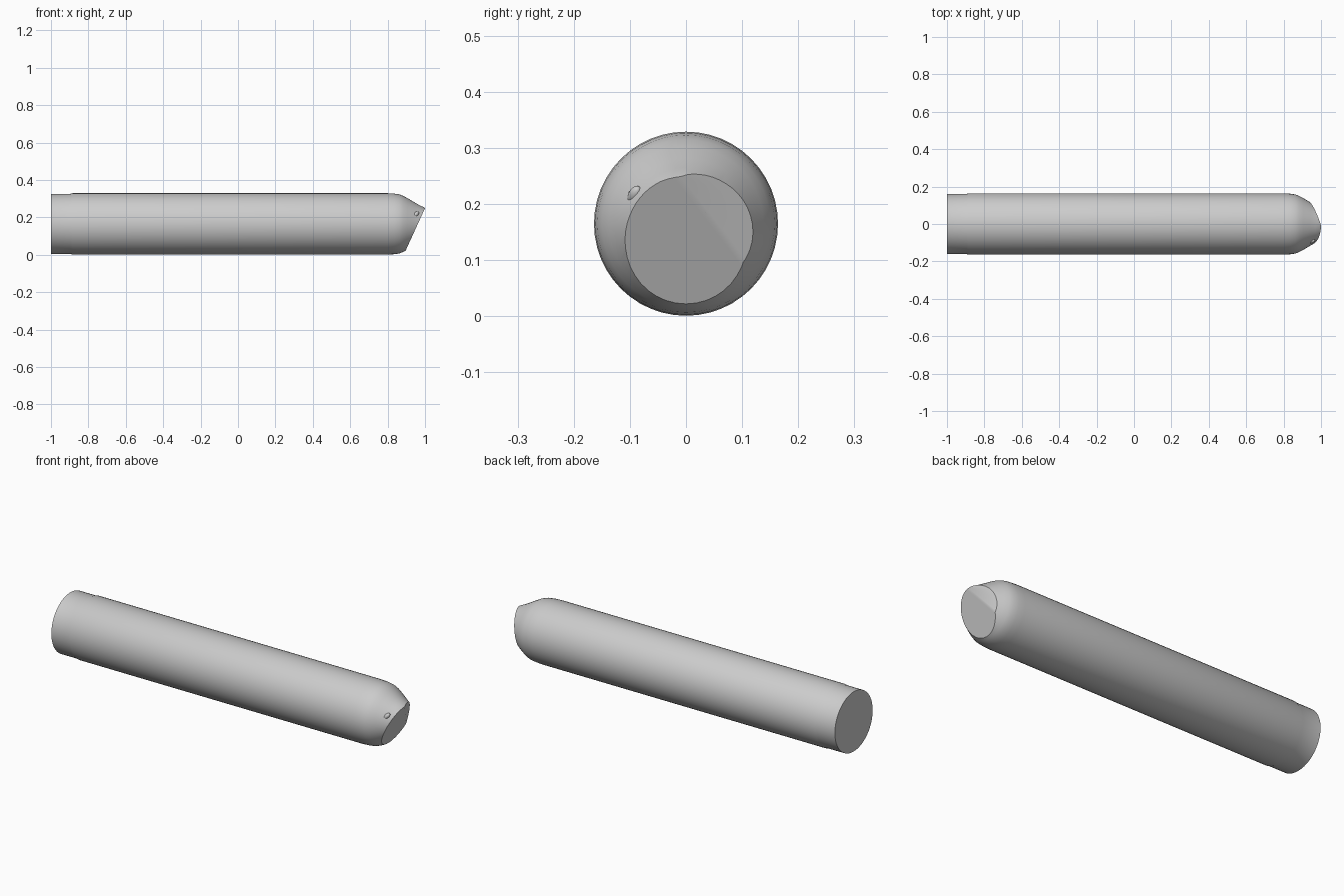
import bpy, bmesh, math
from mathutils import Vector, Matrix

if "Cube" in bpy.data.objects:
    bpy.data.objects.remove(bpy.data.objects["Cube"])

SIDES = 48
ZC = 0.165

# Profile along the stick: (x, radius)
profile = [(-1, 0.161), (-0.895, 0.161), (-0.885, 0.164), (0.80, 0.164),
           (0.835, 0.162), (0.862, 0.158), (0.883, 0.150), (0.905, 0.138),
           (0.94, 0.117), (0.97, 0.10), (0.995, 0.088), (1.03, 0.06), (1.05, 0.03)]


def finish(name, bm, angle):
    bmesh.ops.recalc_face_normals(bm, faces=bm.faces)
    mesh = bpy.data.meshes.new(name)
    bm.to_mesh(mesh)
    bm.free()
    obj = bpy.data.objects.new(name, mesh)
    bpy.context.collection.objects.link(obj)
    bpy.ops.object.select_all(action='DESELECT')
    obj.select_set(True)
    bpy.context.view_layer.objects.active = obj
    bpy.ops.object.shade_smooth_by_angle(angle=math.radians(angle))
    return obj


# Round stick with a domed nose
bm = bmesh.new()
rings = []
for x, r in profile:
    rings.append([bm.verts.new((x, r * math.cos(a), ZC + r * math.sin(a)))
                  for a in (2 * math.pi * i / SIDES for i in range(SIDES))])
for a, b in zip(rings, rings[1:]):
    for i in range(SIDES):
        j = (i + 1) % SIDES
        bm.faces.new((a[i], a[j], b[j], b[i]))
bm.faces.new(rings[0])
bm.faces.new(rings[-1])

# Slanted worn face, then the shallower worn shoulder beside it
for normal, offset in (((1, 0, -0.455), 0.886), ((1, 0.348, -0.2), 0.946)):
    n = Vector(normal)
    cut = bmesh.ops.bisect_plane(
        bm, geom=bm.verts[:] + bm.edges[:] + bm.faces[:], dist=1e-5,
        plane_co=n * offset / n.length_squared, plane_no=n, clear_outer=True)
    edges = [e for e in cut['geom_cut'] if isinstance(e, bmesh.types.BMEdge)]
    bmesh.ops.holes_fill(bm, edges=edges, sides=0)

# Stretch the nose so the tip ends at x = 1
tip = max(v.co.x for v in bm.verts)
for v in bm.verts:
    if v.co.x > 0.85:
        v.co.x = 0.85 + (v.co.x - 0.85) * 0.15 / (tip - 0.85)
finish("worn_stick", bm, 32)


# Small smears left on the worn nose
def smear(name, start, end, thick):
    a, b = Vector(start), Vector(end)
    d = b - a
    bm = bmesh.new()
    bmesh.ops.create_uvsphere(bm, u_segments=16, v_segments=10, radius=1)
    mat = (Matrix.Translation((a + b) / 2)
           @ d.to_track_quat('Z', 'Y').to_matrix().to_4x4()
           @ Matrix.Diagonal((thick, thick, d.length / 2, 1)))
    bmesh.ops.transform(bm, matrix=mat, verts=bm.verts)
    finish(name, bm, 60)


smear("crease_smear", (0.988, 0.0, 0.235), (0.945, 0.07, 0.14), 0.005)
smear("edge_lip", (0.935, -0.098, 0.20), (0.965, -0.085, 0.23), 0.012)
